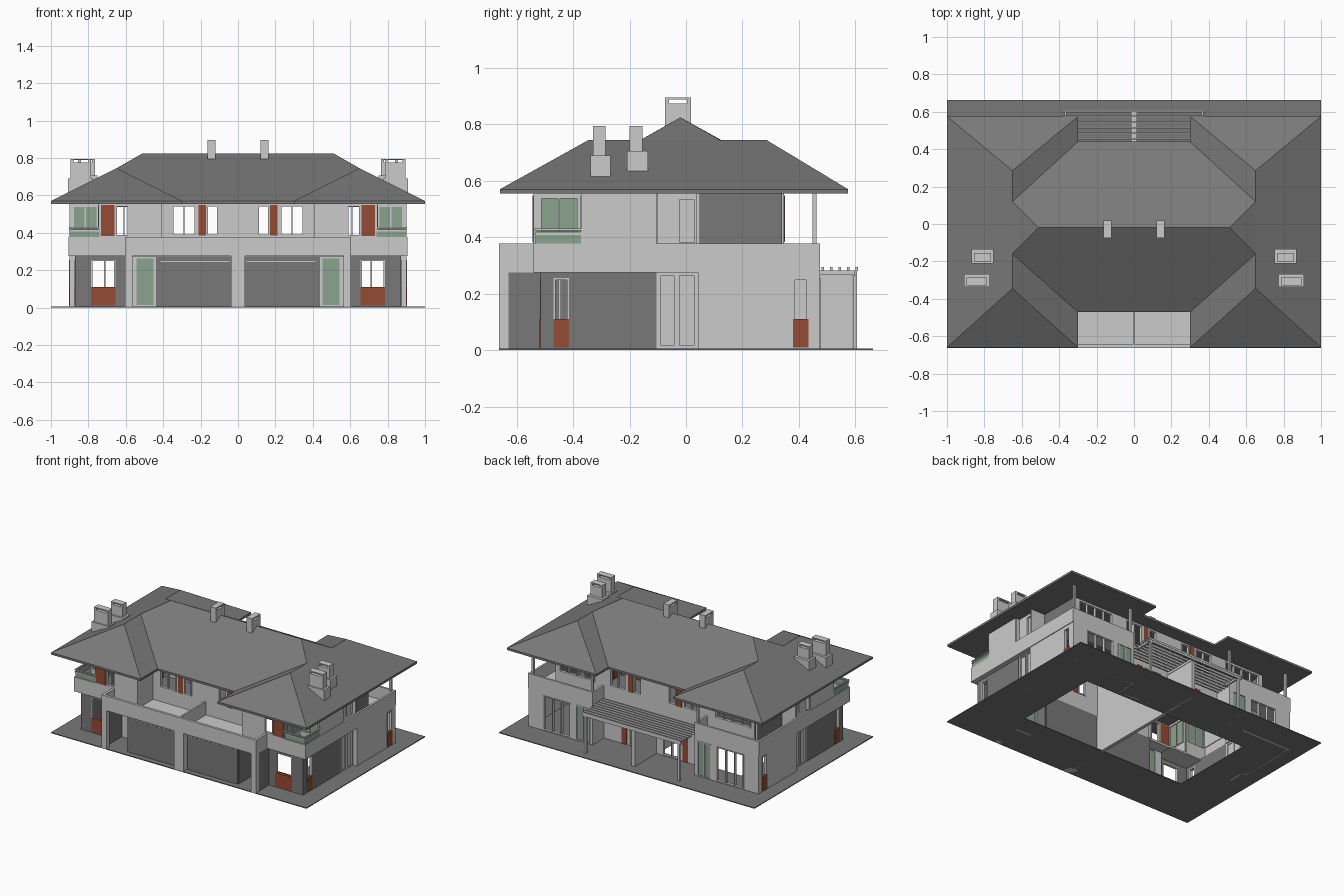
import bpy, bmesh

if "Cube" in bpy.data.objects:
    bpy.data.objects.remove(bpy.data.objects["Cube"])

def material(name, col):
    m = bpy.data.materials.new(name)
    m.diffuse_color = (*col, 1)
    m.use_nodes = True
    m.node_tree.nodes["Principled BSDF"].inputs["Base Color"].default_value = m.diffuse_color
    return m

DARK = material("dark_grey", (0.19, 0.19, 0.19))
RED = material("red_panel", (0.30, 0.07, 0.035))
GREEN = material("green_glass", (0.26, 0.37, 0.28))

def make(name, bm, mat=None, mirror=True, solid=0):
    bmesh.ops.recalc_face_normals(bm, faces=bm.faces[:])
    me = bpy.data.meshes.new(name)
    bm.to_mesh(me)
    bm.free()
    ob = bpy.data.objects.new(name, me)
    bpy.context.collection.objects.link(ob)
    if mat:
        me.materials.append(mat)
    if solid:
        s = ob.modifiers.new("thickness", 'SOLIDIFY')
        s.thickness, s.offset = solid, 0
    if mirror:
        ob.modifiers.new("mirror", 'MIRROR')
    return ob

def add_box(bm, x0, x1, y0, y1, z0, z1):
    r = bmesh.ops.create_cube(bm, size=1)
    for v in r['verts']:
        v.co = (x1 if v.co.x > 0 else x0, y1 if v.co.y > 0 else y0, z1 if v.co.z > 0 else z0)

def boxes(name, dims, mat=None, mirror=True):
    bm = bmesh.new()
    for d in dims:
        add_box(bm, *d)
    return make(name, bm, mat, mirror)

def wall(name, axis, at, a, b, z0, z1, openings=(), mat=None, t=0.014):
    """Wall along axis; openings: (u0, u1, z0, z1, panes, panel material, panel top)."""
    us = sorted({a, b, *[u for o in openings for u in o[:2]]})
    zs = sorted({z0, z1, *[z for o in openings for z in o[2:4]]})
    bm = bmesh.new()
    P = lambda u, z: (u, at, z) if axis == 'x' else (at, u, z)
    for u, u2 in zip(us, us[1:]):
        for z, z2 in zip(zs, zs[1:]):
            cu, cz = (u + u2) / 2, (z + z2) / 2
            if not any(o[0] < cu < o[1] and o[2] < cz < o[3] for o in openings):
                bm.faces.new([bm.verts.new(P(*p)) for p in ((u, z), (u2, z), (u2, z2), (u, z2))])
    bmesh.ops.remove_doubles(bm, verts=bm.verts[:], dist=1e-5)
    make(name, bm, mat, solid=t)

    def slab(u0, u1, w0, w1, h):
        return (u0, u1, at - h, at + h, w0, w1) if axis == 'x' else (at - h, at + h, u0, u1, w0, w1)
    bars, f = [], 0.007
    for i, (u0, u1, w0, w1, panes, pm, top) in enumerate(openings):
        bars += [slab(u0, u1, w0, w0 + f, .01), slab(u0, u1, w1 - f, w1, .01)]
        for k in range(panes + 1):
            c = u0 + f / 2 + (u1 - u0 - f) * k / panes
            bars.append(slab(c - f / 2, c + f / 2, w0 + f, w1 - f, .01))
        if pm:
            boxes(f"{name}_panel_{i}", [slab(u0, u1, w0, top, .004 if pm is GREEN else .011)], pm)
    if bars:
        boxes(name + "_frames", bars)

# ground plate with open middle
boxes("ground_plate", [(.65, 1, -.663, .663, 0, .006), (0, .65, -.663, -.31, 0, .006),
                       (0, .65, .31, .663, 0, .006)], DARK)

# hipped roof with two wings and a flat soffit
plan = [(0, -.47), (.3, -.47), (.3, -.66), (1, -.66), (1, .575), (.3, .575), (.3, .44), (0, .44)]
tops = [(0, -.02, .825), (.51, -.02, .825), (.65, -.345, .745), (.65, -.16, .745),
        (.65, .12, .745), (.65, .285, .745)]
bm = bmesh.new()
e = [bm.verts.new((x, y, .57)) for x, y in plan]
s = [bm.verts.new((x, y, .555)) for x, y in plan]
R0, R1, A, V1, V2, B = [bm.verts.new(p) for p in tops]
for f in ([e[0], e[1], V1, R1, R0], [e[1], e[2], A, V1], [e[2], e[3], A],
          [e[3], e[4], B, V2, V1, A], [V1, V2, R1], [e[4], e[5], B],
          [e[5], e[6], V2, B], [e[6], e[7], R0, R1, V2], s[::-1]):
    bm.faces.new(f)
for i in range(7):
    bm.faces.new([s[i], s[i + 1], e[i + 1], e[i]])
make("roof", bm, DARK)

# chimneys: legs and cap leave a slot at the top
def chimney(name, x0, x1, y0, y1, z0, z1, slot_x):
    d = [(x0, x1, y0, y1, z0, z1 - .02), (x0, x1, y0, y1, z1 - .007, z1)]
    if slot_x:
        d += [(x0, x0 + .015, y0, y1, z1 - .02, z1 - .007), (x1 - .015, x1, y0, y1, z1 - .02, z1 - .007)]
    else:
        d += [(x0, x1, y0, y0 + .015, z1 - .02, z1 - .007), (x0, x1, y1 - .015, y1, z1 - .02, z1 - .007)]
    boxes(name, d)

chimney("ridge_chimney", .12, .163, -.075, .018, .76, .895, False)
chimney("front_side_chimney", .785, .895, -.33, -.285, .6, .795, True)
chimney("rear_side_chimney", .765, .855, -.2, -.155, .6, .795, True)
boxes("chimney_collars", [(.775, .91, -.338, -.268, .6, .69), (.75, .87, -.21, -.135, .6, .705)])

# garage block with terrace above
boxes("garage_piers", [(0, .037, -.663, -.6, 0, .28), (.565, .605, -.663, -.63, 0, .28)])
boxes("terrace_parapet", [(0, .605, -.663, -.645, .275, .378), (.587, .605, -.645, -.535, .275, .378),
                          (0, .006, -.645, -.36, .28, .378)])
boxes("terrace_floor", [(0, .6, -.65, -.36, .27, .285)])
wall("garage_front", 'x', -.612, .037, .43, 0, .275, [(.045, .415, .006, .25, 1, DARK, .245)], DARK)
wall("garage_side", 'y', .43, -.612, -.36, 0, .275, mat=DARK)
wall("garage_back", 'x', -.36, 0, .43, 0, .275, mat=DARK)
wall("entry_side", 'y', .597, -.63, -.45, 0, .275, mat=DARK)
wall("entry_wall", 'x', -.45, .43, .6, 0, .275, [(.445, .55, .006, .27, 1, GREEN, .262)])

# ground floor of the wings
wall("wing_front", 'x', -.508, .6, .87, 0, .28, [(.655, .785, .01, .255, 1, RED, .11)], DARK)
wall("wing_side", 'y', .864, -.51, -.105, 0, .28, [(-.47, -.415, .01, .255, 1, RED, .11)], DARK)
wall("side_door", 'y', .862, -.105, .045, 0, .28, [(-.095, -.035, .01, .272, 1, None, 0),
                                                   (-.03, .035, .01, .272, 1, None, 0)])
boxes("side_door_leaf", [(.857, .863, -.1, .04, .01, .275)])
wall("door_return", 'x', .05, .86, .9, 0, .28)
wall("wing_rear_side", 'y', .893, .045, .475, 0, .28, [(.38, .435, .01, .255, 1, RED, .11)])
wall("wing_rear", 'x', .468, .4, .9, 0, .28, [(.42, .53, .008, .255, 2, GREEN, .25),
                                              (.57, .785, .008, .255, 3, None, 0)])
wall("wing_rear_return", 'y', .405, .34, .475, 0, .378)

# belt parapet and balcony floors
wall("belt_front", 'x', -.533, .6, .905, .275, .378)
wall("belt_side", 'y', .898, -.54, .475, .275, .378)
wall("belt_rear", 'x', .468, .4, .905, .275, .378)
boxes("balcony_floors", [(.6, .9, -.53, -.36, .275, .288), (.86, .9, -.36, .05, .275, .288),
                         (.775, .9, .04, .34, .275, .288), (.405, .9, .335, .465, .275, .288)])

# upper floor of the wings
wall("upper_wing_front", 'x', -.533, .41, .74, .28, .555, [(.583, .655, .382, .548, 1, None, 0),
                                                          (.66, .733, .382, .548, 1, RED, .548)])
wall("upper_wing_return", 'y', .415, -.533, -.36, .28, .555)
wall("bay_glazing_side", 'y', .738, -.533, -.365, .28, .555, [(-.52, -.38, .37, .545, 2, GREEN, .54)])
wall("bay_glazing_front", 'x', -.365, .738, .9, .28, .555, [(.75, .885, .37, .545, 2, GREEN, .54)])
boxes("bay_glass_railing", [(.74, .9, -.534, -.53, .378, .42), (.896, .9, -.534, -.365, .378, .42)], GREEN)
boxes("bay_handrail", [(.74, .903, -.537, -.527, z, z + .007) for z in (.408, .424)]
      + [(.893, .903, -.537, -.365, z, z + .007) for z in (.408, .424)])
wall("upper_side", 'y', .893, -.365, -.105, .375, .555)
wall("upper_side_recess", 'y', .86, -.11, .045, .285, .555, [(-.03, .037, .375, .54, 1, None, 0)])
boxes("upper_side_leaf", [(.855, .859, -.03, .037, .375, .54)])
wall("upper_recess_return", 'x', -.108, .86, .893, .375, .555)
wall("upper_loggia_return", 'x', .043, .778, .893, .285, .555)
wall("upper_loggia_side", 'y', .778, .043, .34, .285, .555, mat=DARK)
wall("upper_wing_rear", 'x', .34, .4, .778, .28, .555, [(.47, .75, .382, .546, 4, None, 0)])
boxes("balcony_posts", [(.87, .885, .448, .463, .375, .556), (.405, .42, .448, .463, .375, .556)])

# centre walls, window rows lined up front and back
row = [(.105, .168, .385, .548, 1, None, 0), (.172, .21, .385, .548, 1, RED, .548),
       (.225, .353, .385, .548, 2, None, 0)]
wall("centre_front", 'x', -.36, 0, .415, .275, .555, row)
wall("centre_rear", 'x', .34, 0, .405, 0, .555, row + [(.06, .2, .008, .255, 2, None, 0),
                                                     (.22, .26, .008, .255, 1, RED, .255)])
boxes("party_wall", [(-.012, .012, -.6, .34, 0, .275), (-.008, .008, -.36, .34, .275, .555),
                     (-.012, .012, .34, .59, 0, .265)], mirror=False)

# pergola over the rear terrace
boxes("pergola_frame", [(.358, .373, .592, .606, 0, .27), (.36, .372, .475, .606, .268, .282),
                        (0, .015, .34, .606, .265, .282), (0, .385, .596, .607, .265, .282)])
boxes("pergola_slats", [(-.385, .385, y, y + .008, .28, .295)
                        for y in [.36 + .03 * i for i in range(4)]] and
      [(-.385 if y > .48 else -.4, .385 if y > .48 else .4, y, y + .008, .28, .294)
       for y in [.361 + .03 * i for i in range(9)]], mirror=False)
